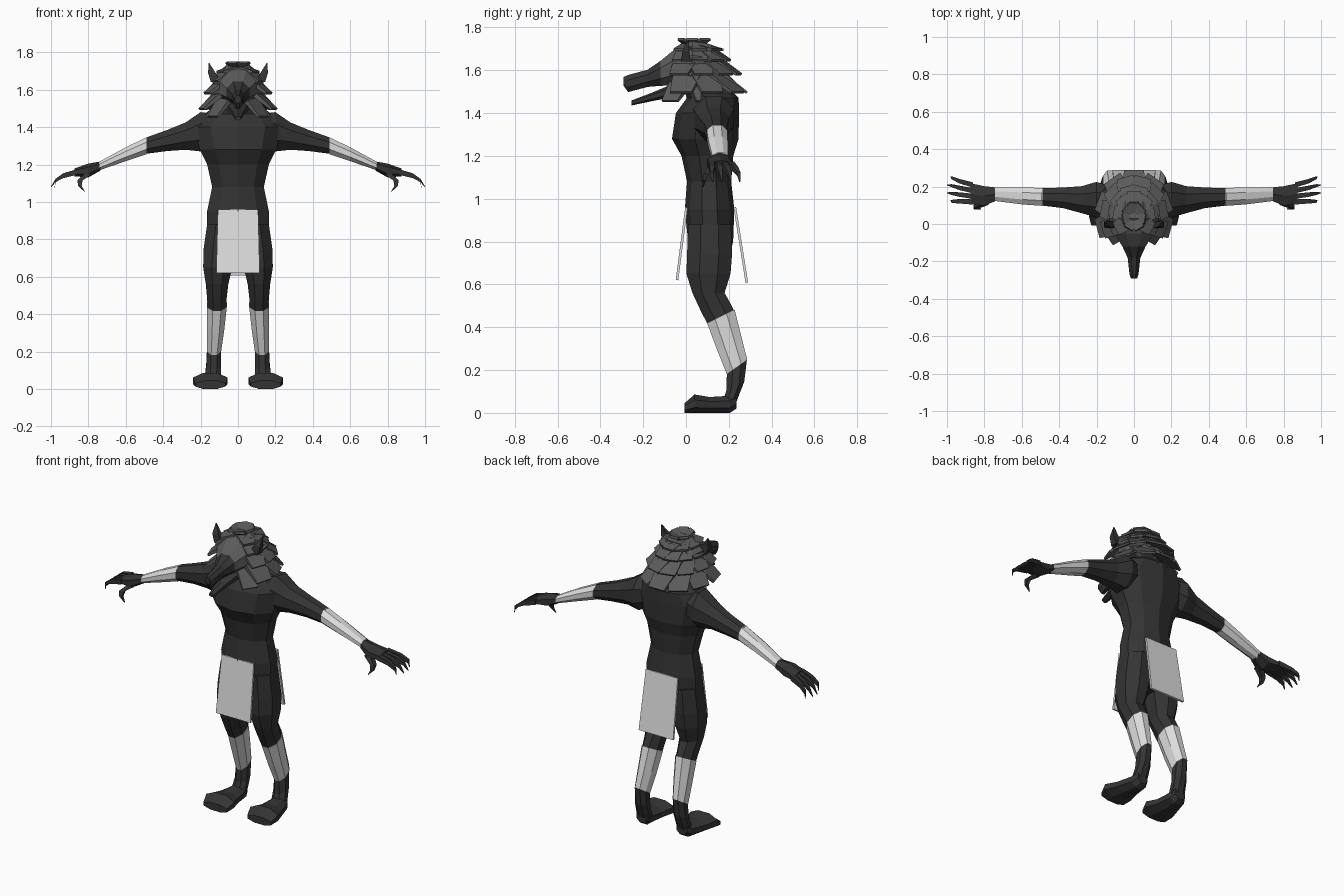
import bpy, bmesh, math
from mathutils import Vector

X, Y, Z = Vector((1, 0, 0)), Vector((0, 1, 0)), Vector((0, 0, 1))


def material(name, c):
    m = bpy.data.materials.new(name)
    m.diffuse_color = (c[0], c[1], c[2], 1)
    return m


FUR = material("dark fur", (0.034, 0.034, 0.034))
MANE = material("grey mane", (0.105, 0.105, 0.105))
CLOTH = material("pale cloth", (0.72, 0.72, 0.72))


def loft(bm, rings, u, v, n=8):
    """Skin n-sided rings (x, y, z, ru, rv[, slope]); slope tilts the ring in z."""
    loops = []
    k = 1 / math.cos(math.pi / n)
    for r in rings:
        slope = r[5] if len(r) > 5 else 0
        loop = []
        for i in range(n):
            a = 2 * math.pi * (i + 0.5) / n
            dv = math.sin(a) * r[4] * k
            p = Vector(r[:3]) + u * (math.cos(a) * r[3] * k) + v * dv + Z * (slope * dv)
            loop.append(bm.verts.new(p))
        loops.append(loop)
    for a, b in zip(loops, loops[1:]):
        for i in range(n):
            j = (i + 1) % n
            bm.faces.new((a[i], a[j], b[j], b[i]))
    bm.faces.new(loops[0])
    bm.faces.new(loops[-1])


def plate(bm, base, tip, side, w0, w1, t0, t1):
    """Thin tapered slab running from base to tip."""
    base, tip = Vector(base), Vector(tip)
    nrm = side.cross(tip - base).normalized()
    v = []
    for p, w, t in ((base, w0, t0), (tip, w1, t1)):
        for s, q in ((-1, -1), (1, -1), (1, 1), (-1, 1)):
            v.append(bm.verts.new(p + side * (s * w / 2) + nrm * (q * t / 2)))
    for f in ((0, 1, 2, 3), (4, 5, 6, 7), (0, 1, 5, 4), (1, 2, 6, 5), (2, 3, 7, 6), (3, 0, 4, 7)):
        bm.faces.new([v[i] for i in f])


def finish(name, bm, mats, mirror=False, rule=None):
    bmesh.ops.recalc_face_normals(bm, faces=bm.faces)
    if rule:
        for f in bm.faces:
            f.material_index = rule(f.calc_center_median())
    me = bpy.data.meshes.new(name)
    bm.to_mesh(me)
    bm.free()
    for m in mats:
        me.materials.append(m)
    ob = bpy.data.objects.new(name, me)
    bpy.context.collection.objects.link(ob)
    if mirror:
        ob.modifiers.new("mirror", "MIRROR").use_mirror_merge = False
    return ob


def part(name, rings, u, v, mat, n=8, mirror=False):
    bm = bmesh.new()
    loft(bm, rings, u, v, n)
    return finish(name, bm, [mat], mirror)


# Torso and neck
part("torso", [(0, .11, .70, .08, .08), (0, .115, .80, .165, .10), (0, .11, .95, .165, .11),
               (0, .108, 1.08, .138, .098), (0, .10, 1.20, .165, .115), (0, .09, 1.28, .205, .148),
               (0, .10, 1.40, .235, .14), (0, .125, 1.47, .18, .115), (0, .09, 1.52, .11, .10),
               (0, .05, 1.60, .08, .08)], X, Y, FUR, 10)

# Arms with wrapped forearms
part("upper_arm", [(.12, .12, 1.39, .08, .08), (.20, .13, 1.375, .095, .105), (.28, .13, 1.352, .072, .073),
                   (.38, .14, 1.328, .055, .056), (.495, .145, 1.30, .046, .043)], Y, Z, FUR, 8, True)
part("forearm_wrap", [(.49, .145, 1.30, .048, .045), (.60, .15, 1.255, .045, .037),
                      (.742, .16, 1.192, .037, .023)], Y, Z, CLOTH, 8, True)

# Hands: palm, four curled fingers and a thumb
bm = bmesh.new()
loft(bm, [(.735, .16, 1.192, .035, .021), (.80, .15, 1.168, .052, .032), (.875, .163, 1.158, .055, .018)], Y, Z, 6)
for i in range(4):
    y0, y1 = .118 + .03 * i, .125 + .042 * i
    end = 1.0 - (.02 if i in (0, 3) else 0)
    loft(bm, [(.86, y0, 1.16, .014, .015), (.935, (y0 + y1) / 2, 1.14, .012, .013),
              (.975, y1 - .004, 1.115, .008, .009), (end, y1, 1.08, .002, .003)], Y, Z, 4)
loft(bm, [(.80, .12, 1.15, .022, .018), (.845, .095, 1.115, .014, .012), (.845, .085, 1.085, .009, .008),
          (.82, .08, 1.055, .002, .002)], X, Y, 4)
finish("hand", bm, [FUR], True)

# Legs with wrapped shins
part("thigh", [(.085, .11, .88, .08, .10), (.098, .11, .74, .087, .105), (.108, .105, .65, .078, .103),
               (.112, .105, .56, .06, .075), (.113, .14, .49, .052, .068, .3), (.113, .163, .445, .05, .062, .5)],
     X, Y, FUR, 8, True)
part("shin_wrap", [(.113, .163, .45, .053, .064, .5), (.12, .202, .325, .046, .056, .6),
                   (.128, .238, .215, .038, .048, .7)], X, Y, CLOTH, 8, True)
part("ankle", [(.128, .238, .22, .037, .047, .7), (.13, .23, .125, .04, .042, .5),
               (.135, .20, .04, .045, .035, .3)], X, Y, FUR, 8, True)
part("foot", [(.135, .235, .055, .035, .035), (.138, .205, .04, .05, .04), (.147, .11, .037, .07, .037),
              (.148, .04, .043, .093, .043), (.148, -.008, .022, .08, .022)], X, Z, FUR, 8, True)

# Loincloth front and back
for name, base, tip in (("loincloth_front", (0, .002, .96), (0, -.042, .62)),
                        ("loincloth_back", (0, .228, .96), (0, .284, .608))):
    bm = bmesh.new()
    plate(bm, base, tip, X, .215, .232, .012, .012)
    finish(name, bm, [CLOTH])

# Head with darker muzzle
bm = bmesh.new()
loft(bm, [(0, -.292, 1.548, .016, .02), (0, -.27, 1.538, .024, .04), (0, -.18, 1.562, .034, .04),
          (0, -.12, 1.585, .062, .058), (0, -.05, 1.615, .105, .085), (0, .03, 1.622, .135, .115),
          (0, .12, 1.61, .11, .11)], X, Z)
finish("head", bm, [FUR, MANE], rule=lambda c: int(c.y > -.12))
part("lower_jaw", [(0, -.255, 1.447, .016, .01), (0, -.16, 1.475, .03, .017), (0, -.03, 1.515, .065, .03)],
     X, Z, FUR, 6)
part("ear", [(.115, .0, 1.64, .03, .022), (.14, -.002, 1.69, .02, .016), (.155, .012, 1.742, .002, .002)],
     X, Y, FUR, 4, True)

# Mane: layers of overlapping tufts fanned around the back and sides of the head
layers = (  # base radius, base z, tip radius, tip z, widest angle, tufts, width
    (.00, 1.71, .075, 1.745, 150, 7, .07),
    (.04, 1.71, .135, 1.695, 120, 7, .095),
    (.08, 1.69, .165, 1.645, 115, 8, .10),
    (.10, 1.65, .215, 1.58, 110, 8, .12),
    (.11, 1.59, .245, 1.495, 105, 7, .14),
    (.10, 1.55, .20, 1.455, 125, 6, .12))
bm = bmesh.new()
for r0, z0, r1, z1, spread, count, w in layers:
    for i in range(count):
        a = math.radians(-spread + 2 * spread * i / (count - 1))
        d = Vector((.82 * math.sin(a), math.cos(a), 0))
        side = Vector((math.cos(a), -math.sin(a), 0))
        c = Vector((0, .04, 0))
        plate(bm, c + d * r0 + Z * z0, c + d * r1 + Z * z1, side, w, w * .75, .03, .012)
finish("mane", bm, [MANE])
